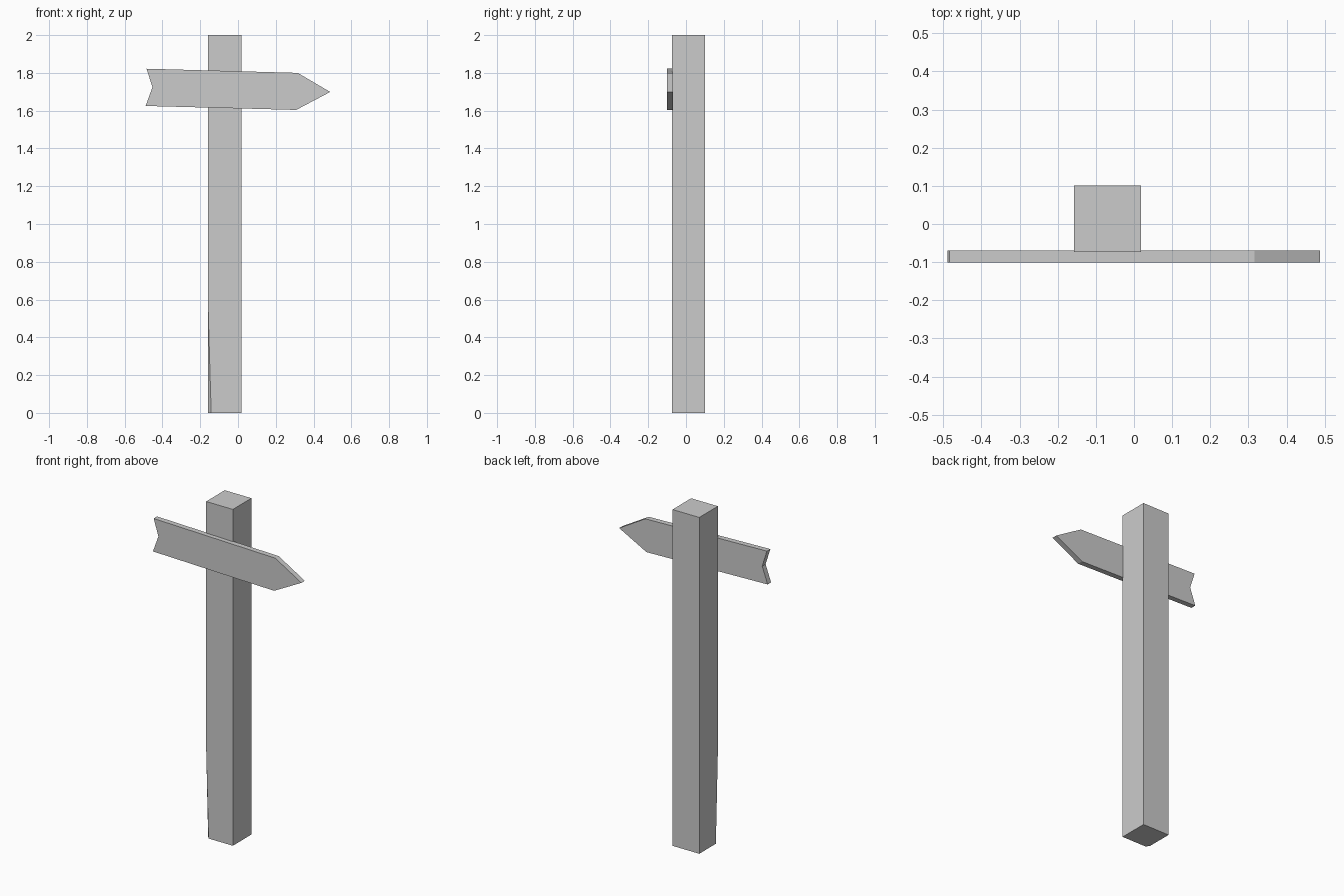
import bpy
import bmesh

cube = bpy.data.objects.get("Cube")
if cube:
    bpy.data.objects.remove(cube, do_unlink=True)

grey = bpy.data.materials.new("plain grey")
grey.use_nodes = True
colour = (0.6, 0.6, 0.6, 1)
grey.diffuse_color = colour
grey.node_tree.nodes["Principled BSDF"].inputs["Base Color"].default_value = colour


def add_object(name, bm):
    bmesh.ops.recalc_face_normals(bm, faces=bm.faces)
    mesh = bpy.data.meshes.new(name)
    bm.to_mesh(mesh)
    bm.free()
    mesh.materials.append(grey)
    obj = bpy.data.objects.new(name, mesh)
    bpy.context.collection.objects.link(obj)
    return obj


def extrude_profile(points, offset):
    bm = bmesh.new()
    face = bm.faces.new([bm.verts.new(p) for p in points])
    result = bmesh.ops.extrude_face_region(bm, geom=[face], use_keep_orig=True)
    moved = [v for v in result["geom"] if isinstance(v, bmesh.types.BMVert)]
    bmesh.ops.translate(bm, verts=moved, vec=offset)
    return bm


# Square post, with a sliver shaved off the lower front right corner
left, right, front, back = -0.158, 0.018, -0.074, 0.101
post = extrude_profile([(left, front, 0), (right, front, 0),
                        (right, back, 0), (left, back, 0)], (0, 0, 2))
a, b, c = (left + 0.016, front, 0), (left, front + 0.019, 0), (left, front, 0.55)
normal = (0.019 * 0.55, 0.016 * 0.55, 0.016 * 0.019)
cut = bmesh.ops.bisect_plane(post, geom=post.verts[:] + post.edges[:] + post.faces[:],
                             plane_co=c, plane_no=normal, clear_inner=True)
edges = [e for e in cut["geom_cut"] if isinstance(e, bmesh.types.BMEdge)]
bmesh.ops.holes_fill(post, edges=edges, sides=0)
add_object("post", post)

# Arrow board with a notched tail, slightly tilted
outline = [(-0.484, 1.822), (-0.453, 1.724), (-0.489, 1.625),
           (0.308, 1.604), (0.488, 1.699), (0.316, 1.800)]
board = extrude_profile([(x, -0.101, z) for x, z in outline], (0, 0.032, 0))
add_object("arrow_board", board)
